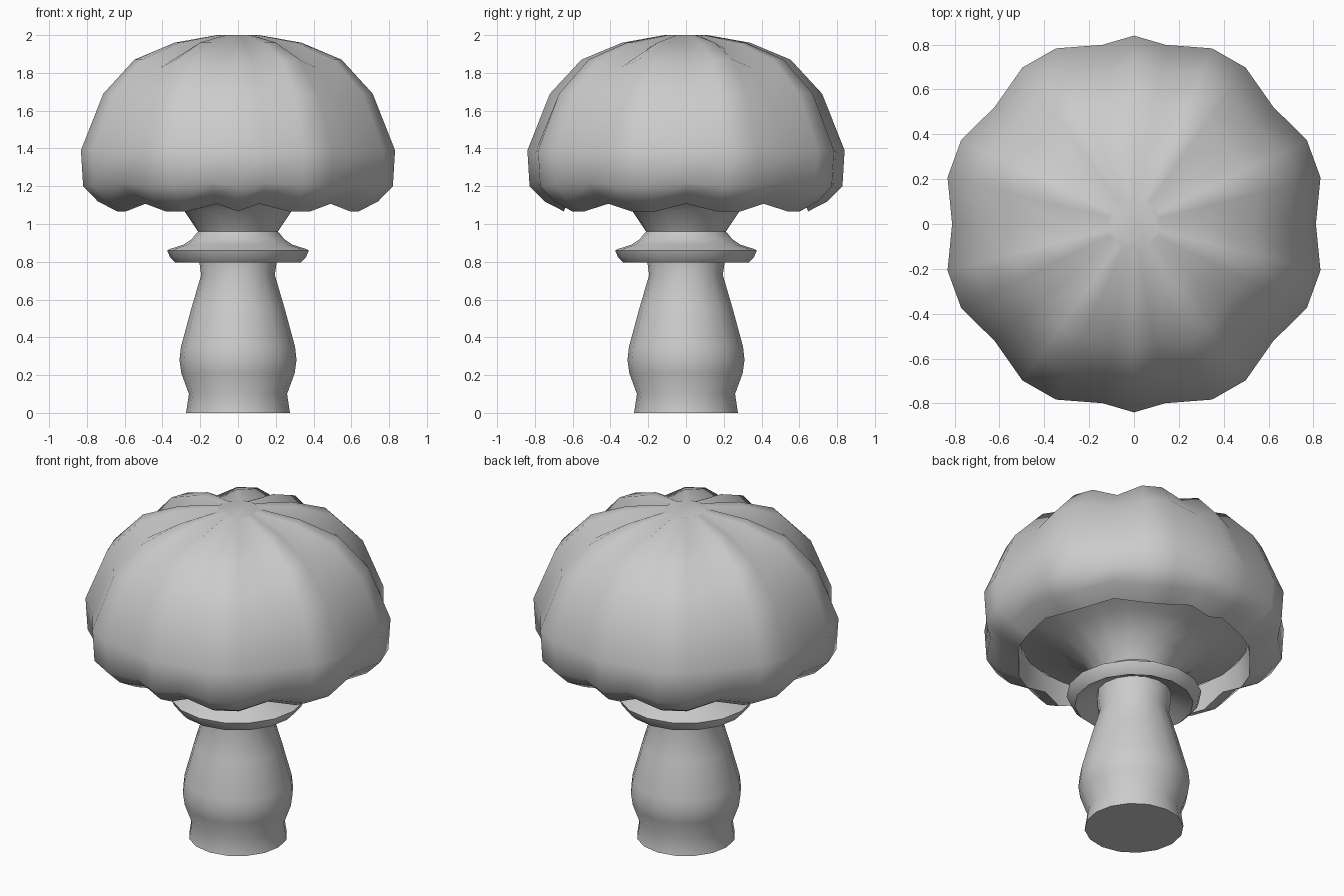
import bpy, bmesh, math
from mathutils import Vector

cube = bpy.data.objects.get("Cube")
if cube:
    bpy.data.objects.remove(cube)

clay = bpy.data.materials.new("pale_grey")
clay.use_nodes = True
clay.diffuse_color = (0.6, 0.6, 0.6, 1)
clay.node_tree.nodes["Principled BSDF"].inputs["Base Color"].default_value = (0.6, 0.6, 0.6, 1)


def lathe(name, angles, point, rings, sharp, cap_start=False, cap_end=False):
    """Sweep rings of points around z; point(ring, column) gives (radius, height)."""
    bm = bmesh.new()
    grid = []
    for i in range(rings):
        row = []
        for j, a in enumerate(angles):
            r, z = point(i, j)
            row.append(bm.verts.new((r * math.cos(a), r * math.sin(a), z)))
        grid.append(row)
    n = len(angles)
    for low, high in zip(grid, grid[1:]):
        for j in range(n):
            k = (j + 1) % n
            bm.faces.new((low[j], low[k], high[k], high[j]))
    if cap_start:
        bm.faces.new(grid[0][::-1])
    if cap_end:
        bm.faces.new(grid[-1])
    mesh = bpy.data.meshes.new(name)
    bm.to_mesh(mesh)
    bm.free()
    mesh.materials.append(clay)
    obj = bpy.data.objects.new(name, mesh)
    bpy.context.collection.objects.link(obj)
    bpy.ops.object.select_all(action="DESELECT")
    obj.select_set(True)
    bpy.context.view_layer.objects.active = obj
    bpy.ops.object.shade_smooth_by_angle(angle=math.radians(sharp))
    return obj


round_angles = [math.tau * k / 16 for k in range(16)]

# Stem: bulged foot narrowing to a neck
stem = [(0.275, 0), (0.26, 0.1), (0.3, 0.21), (0.31, 0.28), (0.302, 0.35),
        (0.245, 0.56), (0.195, 0.73), (0.205, 0.8), (0.21, 0.97)]
lathe("stem", round_angles, lambda i, j: stem[i], len(stem), 50, cap_start=True)

# Skirt ring, hollow underneath and curved on top
skirt = [(0.2, 0.86), (0.3, 0.81), (0.33, 0.795), (0.36, 0.825), (0.375, 0.86),
         (0.36, 0.868), (0.29, 0.89), (0.245, 0.92), (0.212, 0.96)]
lathe("skirt_ring", round_angles, lambda i, j: skirt[i], len(skirt), 50)

# Gills: funnel between the stem and the cap
gills = [(0.212, 0.96), (0.285, 1.07), (0.42, 1.16), (0.645, 1.22)]
lathe("gills", round_angles, lambda i, j: gills[i], len(gills), 50)

# Cap: lobed dome, with creases pushed in along the profile normal
quarter = [0, 14, 26, 40, 54.5, 66, 80, 90]
half = quarter + [180 - a for a in quarter[-2::-1]]
lobe_angles = [math.radians(a) for a in half + [a + 180 for a in half[1:-1]]]
creases = {0, 40, 80, 100, 140, 180, 220, 260, 280, 320}
dome = [(0.64, 1.22), (0.66, 1.067), (0.765, 1.12), (0.845, 1.2), (0.857, 1.39),
        (0.735, 1.69), (0.565, 1.87), (0.345, 1.96), (0.115, 2.0)]
depth = [0, 0.045, 0.05, 0.05, 0.047, 0.05, 0.05, 0.04, 0.005]


def dome_point(i, j):
    r, z = dome[i]
    if round(math.degrees(lobe_angles[j])) in creases:
        before = Vector(dome[max(i - 1, 1)])
        after = Vector(dome[min(i + 1, len(dome) - 1)])
        run = (after - before).normalized()
        r, z = r - run.y * depth[i], z + run.x * depth[i]
    elif round(math.degrees(lobe_angles[j])) in (90, 270):
        r *= 0.98
    return r, z


lathe("cap", lobe_angles, dome_point, len(dome), 60, cap_end=True)
